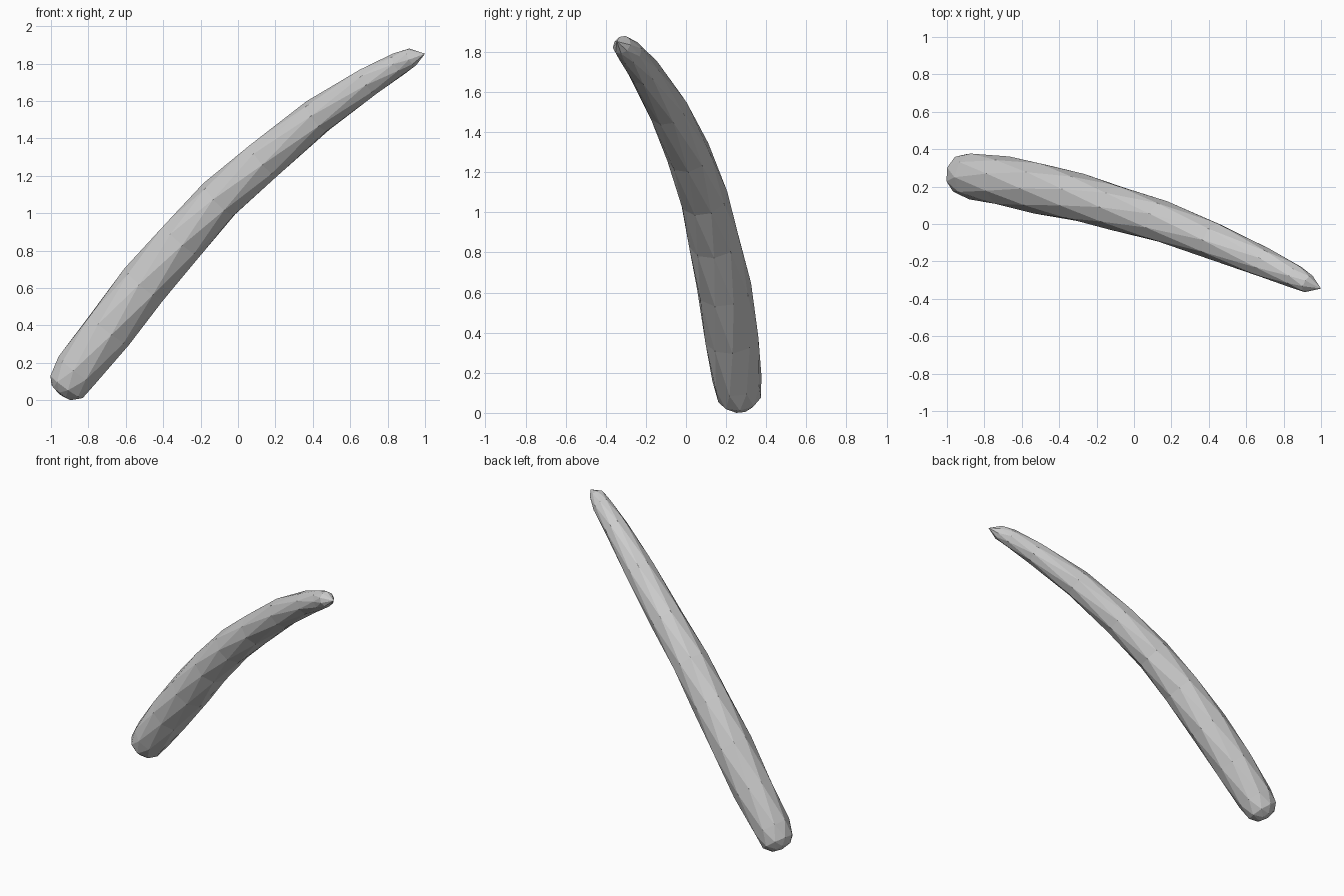
import bpy, bmesh, math
from mathutils import Vector

cube = bpy.data.objects.get("Cube")
if cube:
    bpy.data.objects.remove(cube, do_unlink=True)

SIDES = 9

# Plain stick colour
grey = bpy.data.materials.new("light grey")
grey.use_nodes = True
colour = (0.6, 0.6, 0.6, 1)
grey.diffuse_color = colour
grey.node_tree.nodes["Principled BSDF"].inputs["Base Color"].default_value = colour

# Centre line and radius, from the thick end to the thin tip
path = [
    ((-0.86, 0.255, 0.16), 0.125),
    ((-0.69, 0.228, 0.38), 0.135),
    ((-0.50, 0.190, 0.62), 0.138),
    ((-0.30, 0.142, 0.86), 0.130),
    ((-0.10, 0.088, 1.075), 0.122),
    ((0.14, 0.015, 1.29), 0.113),
    ((0.425, -0.09, 1.52), 0.100),
    ((0.70, -0.21, 1.71), 0.080),
    ((0.86, -0.28, 1.80), 0.064),
    ((0.93, -0.32, 1.838), 0.050),
]
rings = [(Vector(p), r) for p, r in path]

# Rounded thick end: rings of a ball continuing the centre line backwards
ball = Vector((-0.88, 0.26, 0.126))
back = (rings[0][0] - rings[2][0]).normalized()
for angle in (30, 58):
    a = math.radians(angle)
    rings.insert(0, (ball + back * 0.125 * math.sin(a), 0.125 * math.cos(a)))
end_pole = ball + back * 0.12
tip_pole = Vector((1.0, -0.345, 1.855))

bm = bmesh.new()
loops = []
for i, (centre, radius) in enumerate(rings):
    before = rings[max(i - 1, 0)][0]
    after = rings[min(i + 1, len(rings) - 1)][0]
    along = (after - before).normalized()
    side = along.cross(Vector((0, 0, 1))).normalized()
    up = side.cross(along)
    loop = []
    for k in range(SIDES):
        a = math.tau * (k + 0.5 * (i % 2)) / SIDES
        loop.append(bm.verts.new(centre + radius * (side * math.cos(a) + up * math.sin(a))))
    loops.append(loop)

# Faceted skin: alternate rings are turned half a step and joined by triangles
for i in range(len(loops) - 1):
    low, high = loops[i], loops[i + 1]
    for k in range(SIDES):
        n = (k + 1) % SIDES
        if i % 2 == 0:
            bm.faces.new((low[k], low[n], high[k]))
            bm.faces.new((low[n], high[n], high[k]))
        else:
            bm.faces.new((low[k], high[n], high[k]))
            bm.faces.new((low[k], low[n], high[n]))

# Close both ends with small fans
for loop, pole in ((loops[0], end_pole), (loops[-1], tip_pole)):
    v = bm.verts.new(pole)
    for k in range(SIDES):
        bm.faces.new((loop[k], loop[(k + 1) % SIDES], v))
bmesh.ops.recalc_face_normals(bm, faces=bm.faces)

# Stand the stick on the ground
lowest = min(v.co.z for v in bm.verts)
bmesh.ops.translate(bm, verts=bm.verts, vec=(0, 0, -lowest))

mesh = bpy.data.meshes.new("curved_stick")
bm.to_mesh(mesh)
bm.free()
mesh.materials.append(grey)
stick = bpy.data.objects.new("curved_stick", mesh)
bpy.context.collection.objects.link(stick)
